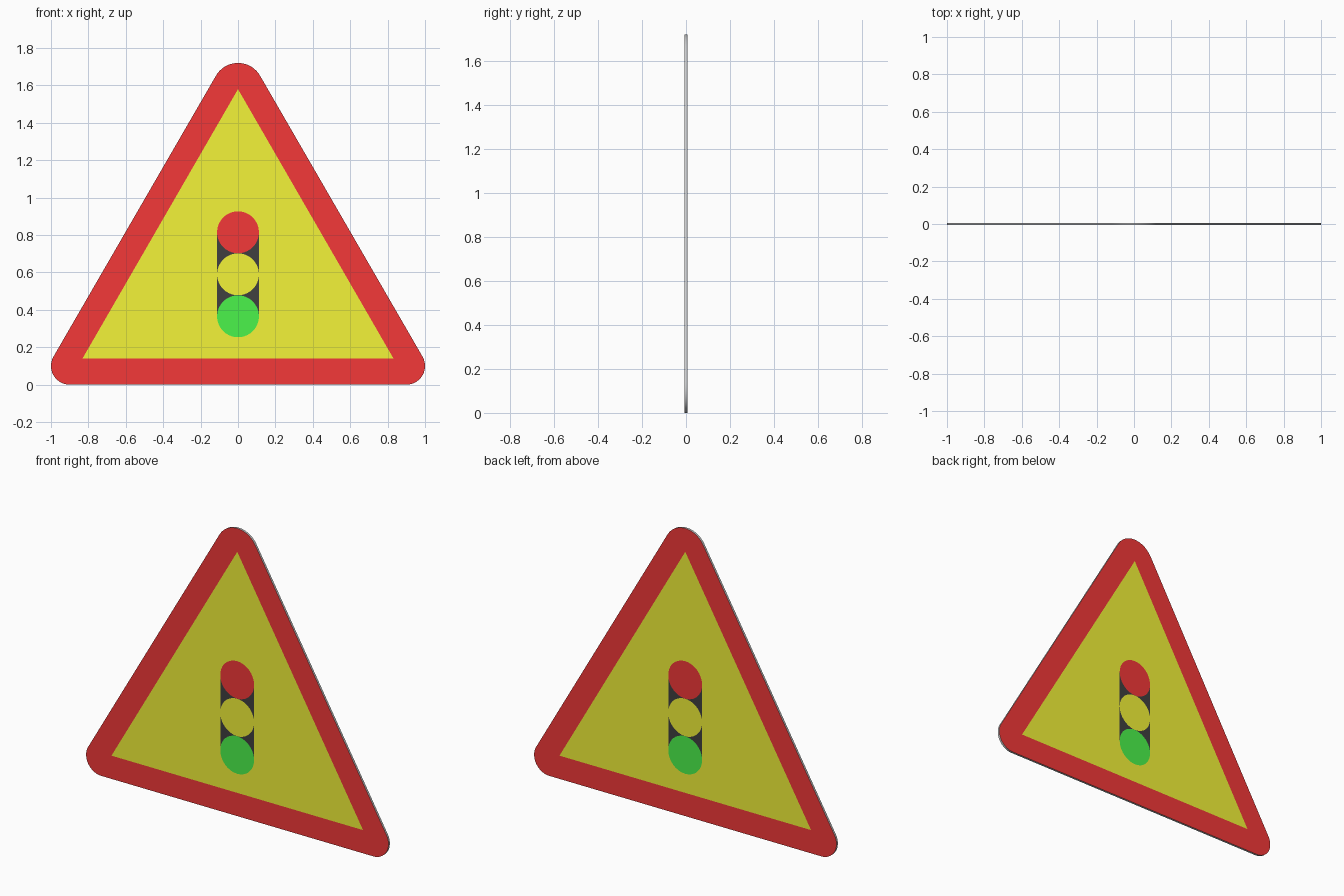
import bpy, bmesh
from math import sin, cos, radians, pi

if "Cube" in bpy.data.objects:
    bpy.data.objects.remove(bpy.data.objects["Cube"])

HALF = 0.0065   # half thickness of the plate
STEP = 0.0004   # height of each printed layer


def material(name, rgb):
    m = bpy.data.materials.new(name)
    m.diffuse_color = (*rgb, 1)
    m.use_nodes = True
    m.node_tree.nodes["Principled BSDF"].inputs["Base Color"].default_value = m.diffuse_color
    return m


RED = material("red", (0.9, 0.04, 0.04))
YELLOW = material("yellow", (0.9, 0.9, 0.04))
GREEN = material("green", (0.07, 0.9, 0.07))
BLACK = material("black", (0.05, 0.05, 0.05))


def arc(cx, cz, r, start, end, n):
    angles = [radians(start + (end - start) * i / n) for i in range(n + 1)]
    return [(cx + r * cos(a), cz + r * sin(a)) for a in angles]


def disc(cz, r, n=40):
    return arc(0, cz, r, 0, 360, n)[:-1]


def finish(name, bm, mats):
    mesh = bpy.data.meshes.new(name)
    bm.to_mesh(mesh)
    bm.free()
    for m in mats:
        mesh.materials.append(m)
    ob = bpy.data.objects.new(name, mesh)
    bpy.context.collection.objects.link(ob)
    return ob


def printed(name, outline, layer, mat):
    """Flat shape on both the front and the back of the plate."""
    bm = bmesh.new()
    y = HALF + STEP * layer
    bm.faces.new([bm.verts.new((x, -y, z)) for x, z in outline])
    bm.faces.new([bm.verts.new((x, y, z)) for x, z in reversed(outline)])
    return finish(name, bm, [mat])


# rounded triangular plate, counter-clockwise seen from the front
outline = (arc(0.9, 0.1, 0.1, -90, 30, 14)
           + arc(0, 1.584, 0.136, 30, 150, 18)
           + arc(-0.9, 0.1, 0.1, 150, 270, 14))

# bare metal edge band
bm = bmesh.new()
front = [bm.verts.new((x, -HALF, z)) for x, z in outline]
back = [bm.verts.new((x, HALF, z)) for x, z in outline]
n = len(outline)
for i in range(n):
    j = (i + 1) % n
    bm.faces.new((front[i], back[i], back[j], front[j]))
edge = finish("plate_edge", bm, [])
for p in edge.data.polygons:
    p.use_smooth = True

# red faces and yellow field
printed("red_border", outline, 0, RED)
printed("yellow_field", [(-0.832, 0.139), (0.832, 0.139), (0, 1.58)], 1, YELLOW)

# traffic light symbol
R, MID, GAP = 0.112, 0.59, 0.2245
printed("light_housing", [(-R, MID - GAP), (R, MID - GAP),
                          (R, MID + GAP), (-R, MID + GAP)], 2, BLACK)
for name, k, mat in (("red_lamp", 1, RED), ("yellow_lamp", 0, YELLOW),
                     ("green_lamp", -1, GREEN)):
    printed(name, disc(MID + k * GAP, R), 3, mat)
